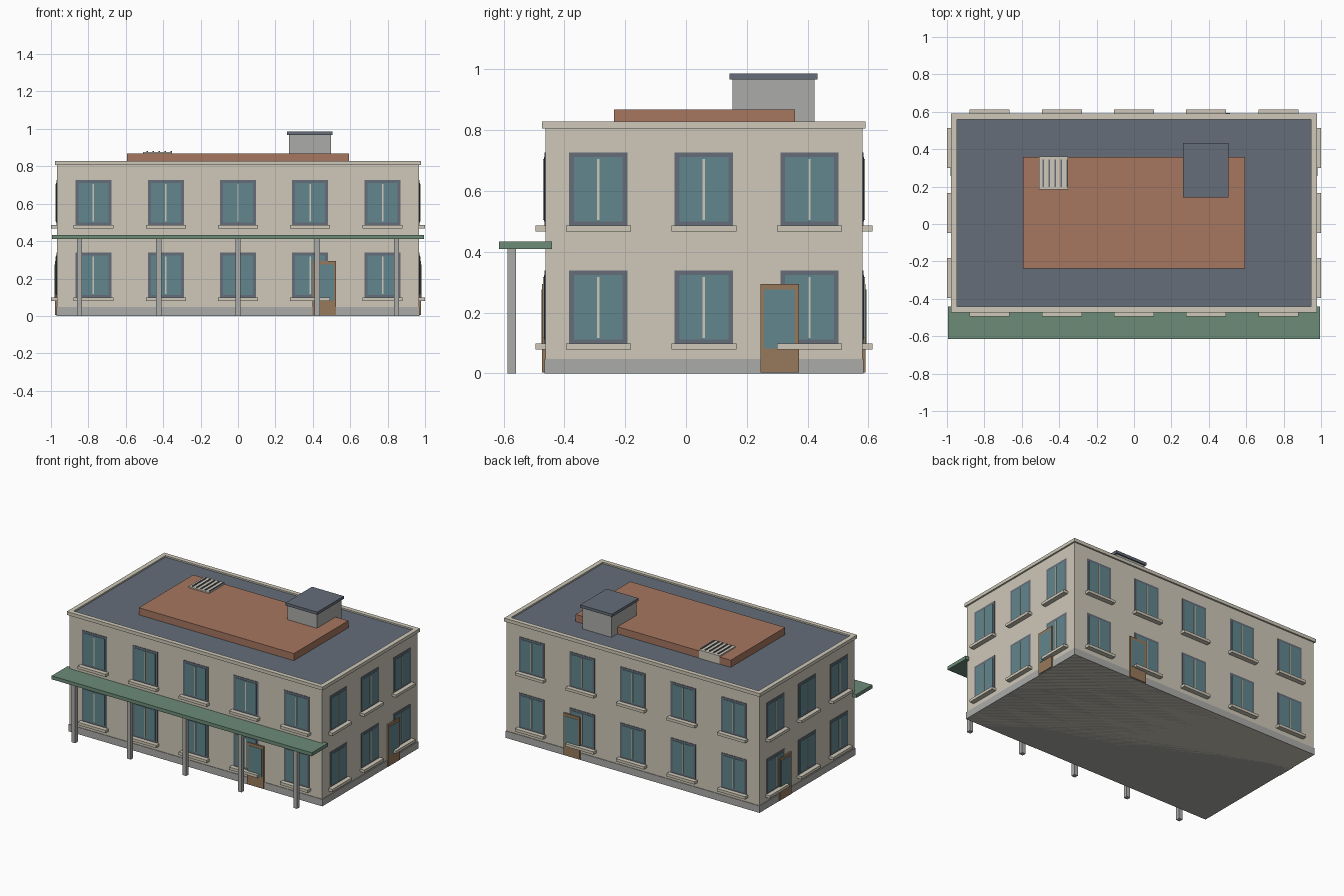
import bpy, bmesh
from mathutils import Vector

if "Cube" in bpy.data.objects:
    bpy.data.objects.remove(bpy.data.objects["Cube"])

COLORS = {
    "wall": (0.62, 0.58, 0.48), "slate": (0.13, 0.155, 0.19), "glass": (0.12, 0.24, 0.27),
    "brick": (0.38, 0.18, 0.115), "green": (0.15, 0.26, 0.185), "wood": (0.31, 0.19, 0.105),
    "stone": (0.41, 0.41, 0.40),
}
MATS = {}
for key, rgb in COLORS.items():
    MATS[key] = bpy.data.materials.new(key)
    MATS[key].diffuse_color = (*rgb, 1)


def boxes(name, mat, spans):
    """One object made of boxes, each given as x, y and z ranges."""
    bm = bmesh.new()
    for span in spans:
        lo = Vector([min(s) for s in span])
        hi = Vector([max(s) for s in span])
        for v in bmesh.ops.create_cube(bm, size=1)["verts"]:
            v.co = Vector([(lo[i] + hi[i]) / 2 + v.co[i] * (hi[i] - lo[i]) for i in range(3)])
    mesh = bpy.data.meshes.new(name)
    bm.to_mesh(mesh)
    bm.free()
    mesh.materials.append(MATS[mat])
    obj = bpy.data.objects.new(name, mesh)
    bpy.context.collection.objects.link(obj)
    return obj


X, Y0, Y1, TOP = 0.967, -0.462, 0.58, 0.806
YC = (Y0 + Y1) / 2


def ring(grow, inner, z):
    """Four boxes forming a rectangular rim around the building."""
    xo, a, b = X + grow, Y0 - grow, Y1 + grow
    return [((-xo, xo), (a, a + inner), z), ((-xo, xo), (b - inner, b), z),
            ((-xo, -xo + inner), (a + inner, b - inner), z),
            ((xo - inner, xo), (a + inner, b - inner), z)]


# Main shell
boxes("walls", "wall", [((-X, X), (Y0, Y1), (0, TOP))])
boxes("plinth", "stone", [((-X - .004, X + .004), (Y0 - .004, Y1 + .004), (0, .048))])
boxes("cornice", "wall", ring(.011, .031, (TOP, .829)))
boxes("flat_roof", "slate", [((-X + .02, X - .02), (Y0 + .02, Y1 - .02), (TOP - .01, .819))])

# Roof features
boxes("roof_terrace", "brick", [((-.593, .593), (-.237, .358), (.81, .868))])
boxes("stair_house", "stone", [((.273, .496), (.153, .423), (.81, .967))])
boxes("stair_house_cap", "slate", [((.263, .506), (.143, .433), (.967, .986))])
boxes("roof_vent", "wall", [((-.508, -.352), (.185, .361), (.81, .877))])
boxes("vent_slats", "slate", [((-.49 + i * .0325, -.482 + i * .0325), (.197, .345), (.87, .883))
                              for i in range(5)])

# Canopy on posts
boxes("canopy", "green", [((-.995, .995), (-.615, -.44), (.41, .434))])
boxes("canopy_posts", "stone", [((x - .014, x + .014), (-.587, -.559), (0, .41))
                                for x in (-.848, -.424, 0, .424, .848)])


def on_wall(side, u, d, z):
    """Place a box on a wall: u along it, d outward from its surface."""
    if side == "front":
        return (u, (Y0 - d[0], Y0 - d[1]), z)
    if side == "back":
        return (u, (Y1 + d[0], Y1 + d[1]), z)
    s = 1 if side == "right" else -1
    return ((s * (X + d[0]), s * (X + d[1])), u, z)


# Windows and doors on every wall
for side in ("front", "back", "right", "left"):
    long_side = side in ("front", "back")
    centres = (-.773, -.386, 0, .386, .773) if long_side else (YC - .347, YC, YC + .347)
    frames, panes, bars, sills = [], [], [], []
    for c in centres:
        for z in (.217, .605):
            def put(w, h, d, cz=z):
                return on_wall(side, (c - w, c + w), d, (cz - h, cz + h))
            frames.append(put(.096, .122, (-.01, .003)))
            panes.append(put(.080, .106, (-.01, .005)))
            bars.append(put(.004, .1, (-.01, .009)))
            sills.append(put(.107, .0095, (-.01, .033), z - .128))
    boxes(side + "_window_frames", "slate", frames)
    boxes(side + "_window_panes", "glass", panes)
    boxes(side + "_window_bars", "wall", bars)
    boxes(side + "_window_sills", "wall", sills)
    c = .462 if long_side else .308
    boxes(side + "_door", "wood", [on_wall(side, (c - .063, c + .063), (-.01, .011), (.004, .295))])
    boxes(side + "_door_pane", "glass", [on_wall(side, (c - .051, c + .051), (0, .013), (.082, .276))])

for m in bpy.data.materials:
    if m.users and not m.is_grease_pencil:
        m.use_nodes = True
        m.node_tree.nodes["Principled BSDF"].inputs["Base Color"].default_value = m.diffuse_color
